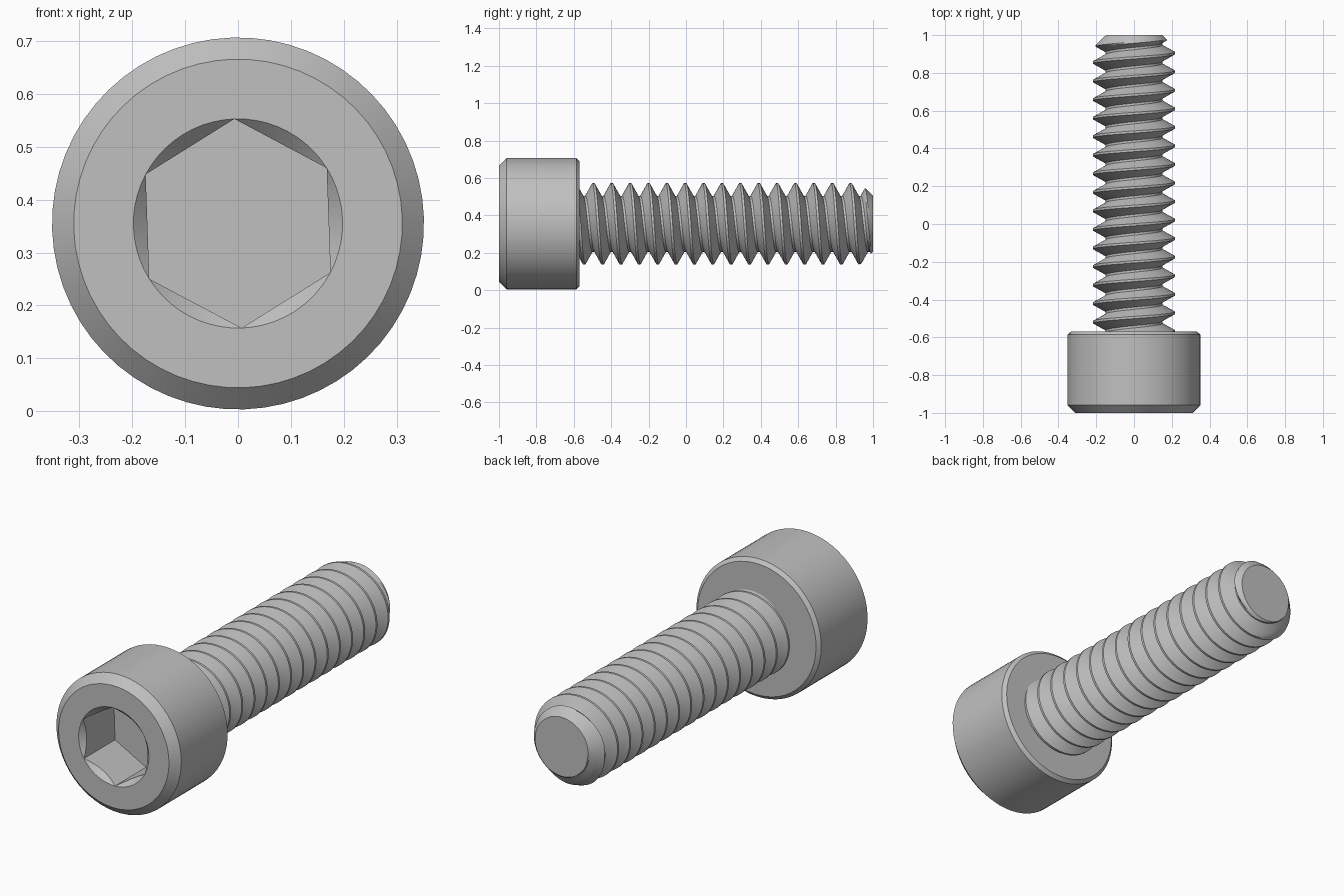
import bpy, bmesh, math

cube = bpy.data.objects.get("Cube")
if cube:
    bpy.data.objects.remove(cube, do_unlink=True)

AXIS_Z = 0.355            # height of the screw axis
SEGS = 60                 # divisions round the axis, a multiple of six
HEX_TURN = math.radians(-2)
HEX_R = 0.198             # socket corner radius
PITCH, CREST, ROOT = 0.0982, 0.217, 0.15
NECK, TIP = -0.57, 1.0

steel = bpy.data.materials.new("steel_grey")
steel.use_nodes = True
grey = (0.53, 0.53, 0.53, 1)
steel.diffuse_color = grey
steel.node_tree.nodes["Principled BSDF"].inputs["Base Color"].default_value = grey


def polar(r, angle, y):
    """Point round the screw axis, angle measured from up towards +x."""
    return (r * math.sin(angle), y, AXIS_Z + r * math.cos(angle))


def finish(bm, name):
    bmesh.ops.recalc_face_normals(bm, faces=bm.faces)
    mesh = bpy.data.meshes.new(name)
    bm.to_mesh(mesh)
    bm.free()
    mesh.materials.append(steel)
    obj = bpy.data.objects.new(name, mesh)
    bpy.context.collection.objects.link(obj)
    bpy.ops.object.select_all(action="DESELECT")
    obj.select_set(True)
    bpy.context.view_layer.objects.active = obj
    bpy.ops.object.shade_smooth_by_angle(angle=math.radians(30))
    return obj


def skin(bm, rows):
    for a, b in zip(rows, rows[1:]):
        for i in range(len(a) - 1):
            bm.faces.new((a[i], a[i + 1], b[i + 1], b[i]))


def hex_radius(i):
    """Distance from the axis to the hexagon side at division i."""
    a = (2 * math.pi * i / SEGS) % (math.pi / 3) - math.pi / 6
    return HEX_R * math.cos(math.pi / 6) / math.cos(a)


# Head: socket floor, hexagon walls, countersink, face and chamfered outside
profile = [
    lambda i: (hex_radius(i), -0.75),
    lambda i: (hex_radius(i), -1 + HEX_R - hex_radius(i)),
    lambda i: (HEX_R, -1),
    lambda i: (0.311, -1),
    lambda i: (0.352, -0.959),
    lambda i: (0.352, NECK - 0.016),
    lambda i: (0.334, NECK),
]
bm = bmesh.new()
rings = []
for point in profile:
    ring = []
    for i in range(SEGS):
        r, y = point(i)
        ring.append(bm.verts.new(polar(r, HEX_TURN + 2 * math.pi * i / SEGS, y)))
    rings.append(ring)
skin(bm, [ring + ring[:1] for ring in rings])
bm.faces.new(rings[0])
bm.faces.new(rings[-1])
bmesh.ops.remove_doubles(bm, verts=bm.verts, dist=1e-5)
finish(bm, "socket_head")

# Threaded shank: one tooth outline wound into a right-handed helix
FLAT = 0.006              # half width of the tooth crest and root
FLANK = PITCH / 2 - 2 * FLAT
STEPS = 5
tooth = [(-FLAT, CREST)]
for s in range(STEPS + 1):
    tooth.append((FLAT + FLANK * s / STEPS, CREST + (ROOT - CREST) * s / STEPS))
for s in range(STEPS):
    tooth.append((PITCH / 2 + FLAT + FLANK * s / STEPS, ROOT + (CREST - ROOT) * s / STEPS))

bm = bmesh.new()
rows = []
for turn in range(-3, 18):
    for offset, radius in tooth:
        row = []
        for i in range(SEGS + 1):
            y = -0.495 + PITCH * (turn + i / SEGS) + offset
            r = max(0.08, min(radius, ROOT + TIP - y))   # tapered tip
            row.append(bm.verts.new(polar(r, 2 * math.pi * i / SEGS, y)))
        rows.append(row)
skin(bm, rows)
bmesh.ops.remove_doubles(bm, verts=bm.verts, dist=1e-5)

# Trim both ends square and close them
for y, normal in ((NECK - 0.01, (0, -1, 0)), (TIP, (0, 1, 0))):
    bmesh.ops.bisect_plane(bm, geom=bm.verts[:] + bm.edges[:] + bm.faces[:],
                           plane_co=(0, y, 0), plane_no=normal, clear_outer=True)
bmesh.ops.holes_fill(bm, edges=[e for e in bm.edges if e.is_boundary], sides=0)
finish(bm, "threaded_shank")
